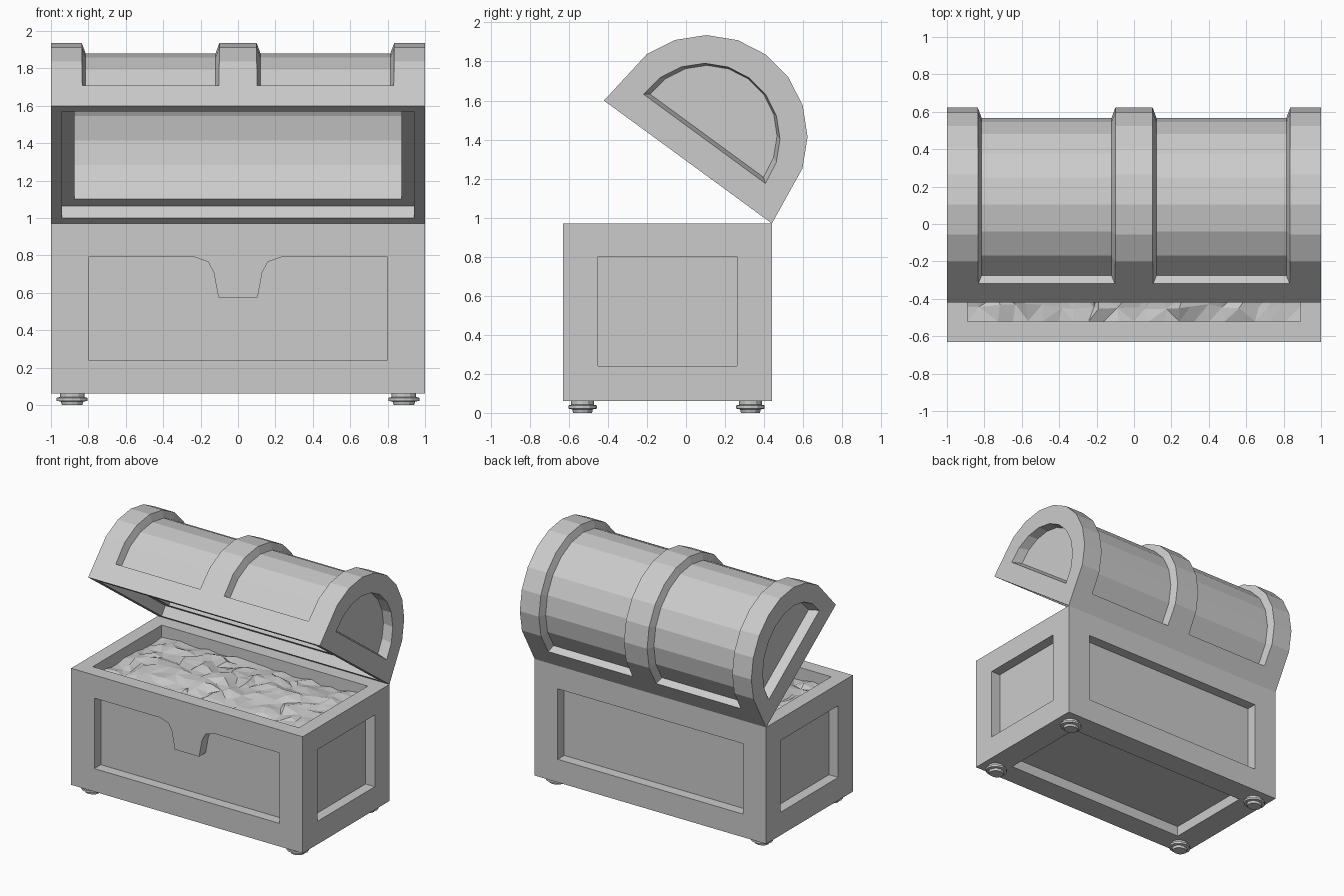
import bpy, bmesh, random
from math import sin, cos, radians, pi
from mathutils import Matrix, Vector

cube = bpy.data.objects.get("Cube")
if cube:
    bpy.data.objects.remove(cube)

grey = bpy.data.materials.new("plain_grey")
grey.use_nodes = True
GREY = (0.6, 0.6, 0.6, 1)
grey.diffuse_color = GREY
grey.node_tree.nodes["Principled BSDF"].inputs["Base Color"].default_value = GREY


def finish(name, bm):
    bmesh.ops.recalc_face_normals(bm, faces=bm.faces)
    mesh = bpy.data.meshes.new(name)
    bm.to_mesh(mesh)
    bm.free()
    mesh.materials.append(grey)
    obj = bpy.data.objects.new(name, mesh)
    bpy.context.scene.collection.objects.link(obj)
    return obj


def loft(name, rings, caps=True):
    """Skin a list of closed rings; without caps the last joins the first."""
    bm = bmesh.new()
    vs = [[bm.verts.new(p) for p in ring] for ring in rings]
    n = len(rings[0])
    pairs = list(zip(vs, vs[1:]))
    for a, b in pairs:
        for i in range(n):
            j = (i + 1) % n
            bm.faces.new((a[i], a[j], b[j], b[i]))
    if caps:
        bm.faces.new(vs[0])
        bm.faces.new(vs[-1])
    return finish(name, bm)


def prism(name, profile, axis, lo, hi):
    def place(p, d):
        q = list(p)
        q.insert(axis, d)
        return q
    return loft(name, [[place(p, d) for p in profile] for d in (lo, hi)])


def rect(a, b, c, d):
    return [(a, c), (b, c), (b, d), (a, d)]


def carve(target, cutters):
    """Cut each helper out of the target, then drop the helper."""
    bpy.context.view_layer.objects.active = target
    for c in cutters:
        c.hide_render = True
        mod = target.modifiers.new("cut", "BOOLEAN")
        mod.operation = "DIFFERENCE"
        mod.solver = "EXACT"
        mod.object = c
        bpy.ops.object.modifier_apply(modifier=mod.name)
        bpy.data.objects.remove(c)


# Chest body with sunken panels on every side and an open cavity
FRONT, BACK, TOP, FLOOR = -0.63, 0.44, 0.97, 0.06
DEPTH = 0.08
half_tab = [(0.23, 0.79), (0.16, 0.765), (0.13, 0.71), (0.105, 0.575)]
front_panel = ([(-0.8, 0.24), (0.8, 0.24), (0.8, 0.79)] + half_tab
               + [(-x, z) for x, z in reversed(half_tab)] + [(-0.8, 0.79)])
body = prism("chest_body", rect(FRONT, BACK, FLOOR, TOP), 0, -1, 1)
side_panel = rect(-0.45, 0.26, 0.24, 0.8)
carve(body, [
    prism("cut_front", front_panel, 1, FRONT - 0.1, FRONT + DEPTH),
    prism("cut_back", rect(-0.8, 0.8, 0.24, 0.79), 1, BACK - DEPTH, BACK + 0.1),
    prism("cut_left", side_panel, 0, 1 - DEPTH, 1.1),
    prism("cut_right", side_panel, 0, -1.1, DEPTH - 1),
    prism("cut_bottom", rect(-0.8, 0.8, -0.45, 0.26), 2, -0.1, FLOOR + DEPTH),
    prism("cut_cavity", rect(-0.89, 0.89, -0.52, 0.33), 2, 0.2, 1.2),
])

# Faceted heap of treasure filling the cavity
random.seed(4)
bm = bmesh.new()
bmesh.ops.create_grid(bm, x_segments=22, y_segments=11, size=1)
for v in bm.verts:
    mound = cos(v.co.x * pi / 2) ** 0.5 if abs(v.co.x) < 1 else 0
    mound *= 1 - v.co.y ** 2
    edge = max(abs(v.co.x), abs(v.co.y)) > 0.99
    jitter = 0 if edge else 0.03
    v.co = Vector((v.co.x * 0.89 + random.uniform(-jitter, jitter),
                   v.co.y * 0.425 - 0.095 + random.uniform(-jitter, jitter) / 2,
                   0.88 + 0.04 * mound + random.uniform(-0.018, 0.018)))
bmesh.ops.triangulate(bm, faces=bm.faces)
heap = finish("treasure_heap", bm)
if heap.data.polygons[0].normal.z < 0:
    heap.data.flip_normals()

# Four stepped round feet
foot_steps = [(0.055, 0), (0.06, 0.018), (0.083, 0.022), (0.083, 0.038),
              (0.066, 0.042), (0.066, 0.065)]
for sx, side in ((1, "left"), (-1, "right")):
    for y, end in ((-0.53, "front"), (0.33, "back")):
        loft(f"foot_{end}_{side}",
             [[(sx * 0.887 + r * cos(k * pi / 6), y + 0.88 * r * sin(k * pi / 6), z)
               for k in range(12)] for r, z in foot_steps])

# Arched lid, drawn closed with its hinge edge on the origin
MID, RISE, WIDE = -0.535, 0.16, 1.066


def arc(r, rise=RISE, limit=72):
    return [(MID + r * sin(radians(a)), rise + r * cos(radians(a)))
            for a in range(-limit, limit + 1, 18)]


lid = prism("chest_lid", [(-WIDE, 0)] + arc(0.52) + [(0, 0)], 0, -1, 1)


# Sunken curved panels between the three bands, with sloping walls
def band_gap(s):
    ledge = 0.148
    inner = [(MID - 0.46, ledge)] + arc(0.465) + [(MID + 0.46, ledge)]
    outer = [(MID - 0.57, ledge)] + arc(0.56) + [(MID + 0.57, ledge)]
    return loft("cut_gap", [[(s * 0.12, *i), (s * 0.815, *i),
                             (s * 0.85, *o), (s * 0.085, *o)]
                            for i, o in zip(inner, outer)])


# Sunken half-round panels in the lid ends
def end_panel(s):
    shallow, deep = arc(0.395, 0.14, 90), arc(0.36, 0.166, 90)
    return loft("cut_end", [[(s * 1.02, *p) for p in shallow],
                            [(s * 0.93, *p) for p in deep]])


hollow = [(-0.96, 0.07)] + arc(0.425) + [(-0.11, 0.07)]
carve(lid, [band_gap(1), band_gap(-1), end_panel(1), end_panel(-1),
            prism("cut_step", rect(-1.015, -0.05, -0.1, 0.08), 0, -0.94, 0.94),
            prism("cut_hollow", hollow, 0, -0.875, 0.875)])

# Swing the lid open about its hinge
lid.data.transform(Matrix.Translation((0, BACK, TOP))
                   @ Matrix.Rotation(radians(-36.2), 4, "X"))
